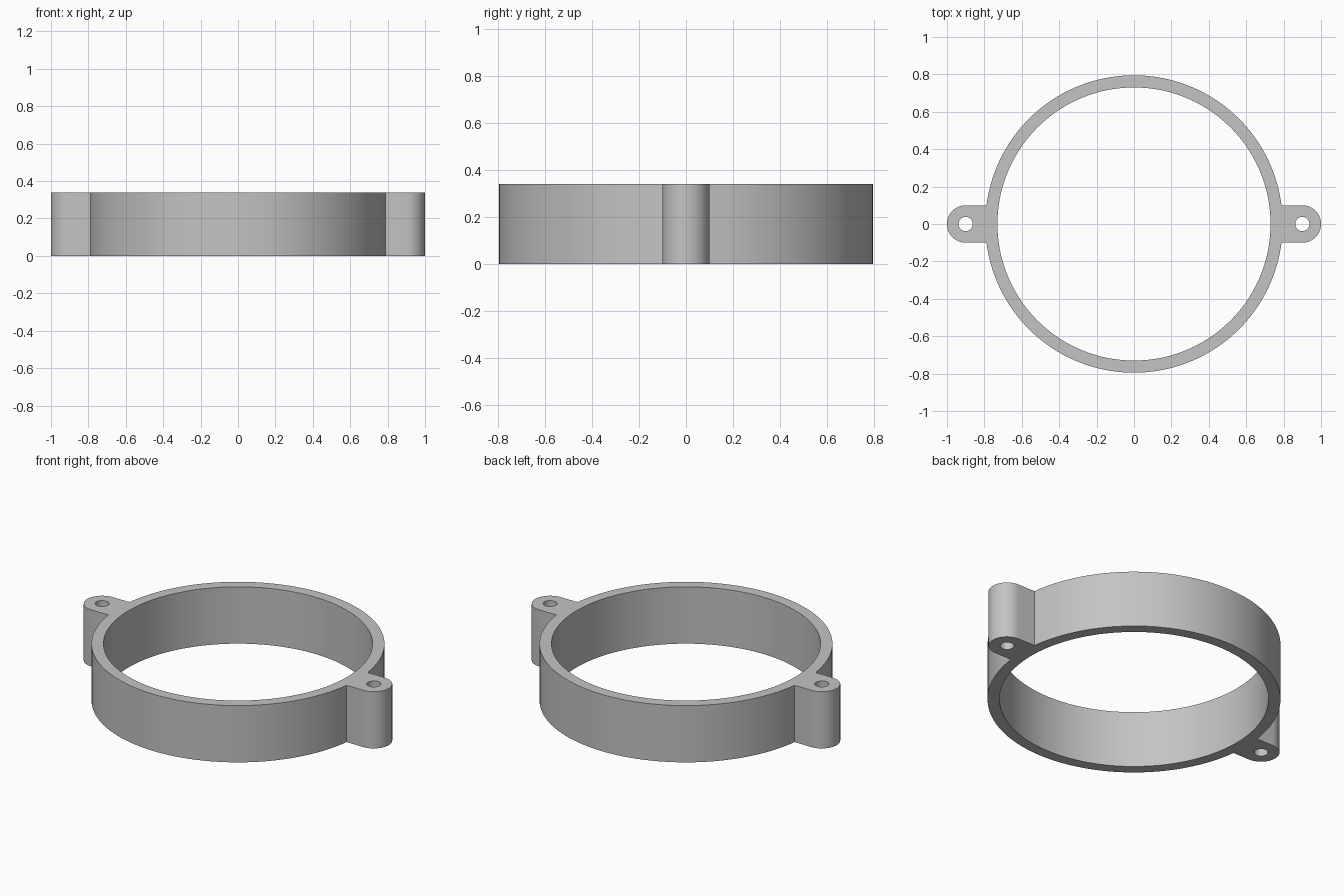
import bpy
import bmesh
from math import asin, cos, pi, radians, sin

HEIGHT = 0.34
OUTER, INNER = 0.795, 0.73
EAR_X, EAR_R, HOLE_R = 0.9, 0.1, 0.038

cube = bpy.data.objects.get("Cube")
if cube:
    bpy.data.objects.remove(cube, do_unlink=True)


def arc(cx, radius, start, end, steps):
    """Points along an arc centred on (cx, 0), both ends included."""
    angles = [start + (end - start) * i / steps for i in range(steps + 1)]
    return [(cx + radius * cos(a), radius * sin(a)) for a in angles]


def circle(cx, radius, steps):
    return arc(cx, radius, 0, 2 * pi, steps)[:-1]


# Outline: round ear, ring half, and the same again turned half way round
join = asin(EAR_R / OUTER)
half = arc(EAR_X, EAR_R, -pi / 2, pi / 2, 24) + arc(0, OUTER, join, pi - join, 72)
# The ring half ends where the opposite ear begins
outline = half + [(-x, -y) for x, y in half]
loops = [outline, circle(0, INNER, 144),
         circle(EAR_X, HOLE_R, 32), circle(-EAR_X, HOLE_R, 32)]

# Walls of every loop, then flat caps with the holes left open
bm = bmesh.new()
rims = {0: [], HEIGHT: []}
for points in loops:
    rings = {z: [bm.verts.new((x, y, z)) for x, y in points] for z in rims}
    low, high = rings[0], rings[HEIGHT]
    n = len(points)
    for i in range(n):
        j = (i + 1) % n
        bm.faces.new((low[i], low[j], high[j], high[i]))
    for z, ring in rings.items():
        rims[z] += [bm.edges.get((ring[i], ring[(i + 1) % n])) for i in range(n)]
for edges in rims.values():
    bmesh.ops.triangle_fill(bm, edges=edges, use_beauty=True)
bmesh.ops.recalc_face_normals(bm, faces=bm.faces)

mesh = bpy.data.meshes.new("mounting_ring")
bm.to_mesh(mesh)
bm.free()
ring_obj = bpy.data.objects.new("mounting_ring", mesh)
bpy.context.collection.objects.link(ring_obj)

# Plain grey material
grey = bpy.data.materials.new("plain_grey")
grey.use_nodes = True
colour = (0.55, 0.55, 0.55, 1)
grey.diffuse_color = colour
grey.node_tree.nodes["Principled BSDF"].inputs["Base Color"].default_value = colour
mesh.materials.append(grey)

# Smooth round walls, sharp rims and ear corners
bpy.ops.object.select_all(action="DESELECT")
ring_obj.select_set(True)
bpy.context.view_layer.objects.active = ring_obj
bpy.ops.object.shade_smooth_by_angle(angle=radians(30))
